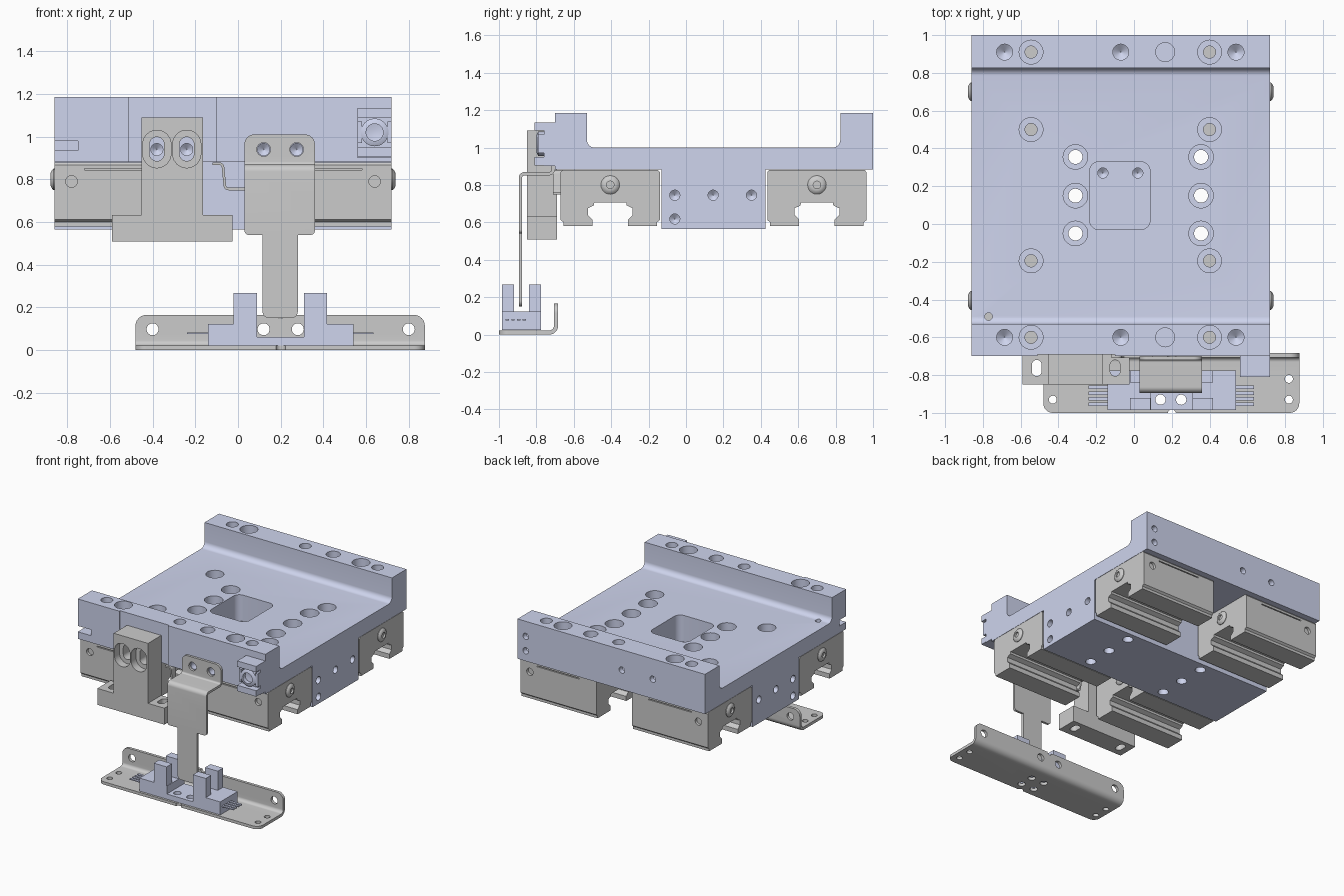
import bpy, bmesh, math
from mathutils import Vector

if "Cube" in bpy.data.objects:
    bpy.data.objects.remove(bpy.data.objects["Cube"])

blue = bpy.data.materials.new("anodised_blue")
blue.diffuse_color = (0.62, 0.66, 0.85, 1)
blue.use_nodes = True
blue.node_tree.nodes["Principled BSDF"].inputs["Base Color"].default_value = blue.diffuse_color


def to3(axis, u, v, w):
    """2D profile point (u, v) with depth w along the given axis."""
    return {'x': (w, u, v), 'y': (u, w, v), 'z': (u, v, w)}[axis]


def skin(bm, rings):
    rows = [[bm.verts.new(p) for p in r] for r in rings]
    n = len(rows[0])
    for a, b in zip(rows, rows[1:]):
        for i in range(n):
            bm.faces.new((a[i], a[(i + 1) % n], b[(i + 1) % n], b[i]))
    bm.faces.new(rows[0][::-1])
    bm.faces.new(rows[-1])


def prism(bm, pts, axis, a, b):
    skin(bm, [[to3(axis, p[0], p[1], w) for p in pts] for w in (a, b)])


def box(bm, x0, x1, y0, y1, z0, z1):
    prism(bm, [(x0, y0), (x1, y0), (x1, y1), (x0, y1)], 'z', z0, z1)


def lathe(bm, axis, u, v, steps, seg=32):
    """Stepped round: steps are (radius, absolute position on axis)."""
    skin(bm, [[to3(axis, u + r * math.cos(2 * math.pi * i / seg),
                   v + r * math.sin(2 * math.pi * i / seg), w) for i in range(seg)]
              for r, w in steps])


def fillet(pts, radii, closed=True, n=6):
    pts = [Vector(p) for p in pts]
    out = []
    for i, p in enumerate(pts):
        r = radii[i] if isinstance(radii, (list, tuple)) else radii
        if r == 0 or (not closed and i in (0, len(pts) - 1)):
            out.append(p)
            continue
        d1 = (pts[i - 1] - p).normalized()
        d2 = (pts[(i + 1) % len(pts)] - p).normalized()
        h = d1.angle(d2) / 2
        t = r / math.tan(h)
        c = p + (d1 + d2).normalized() * (r / math.sin(h))
        v1, v2 = p + d1 * t - c, p + d2 * t - c
        out += [c + v1.lerp(v2, k / n).normalized() * r for k in range(n + 1)]
    return out


def rrect(x0, x1, y0, y1, r):
    return fillet([(x0, y0), (x1, y0), (x1, y1), (x0, y1)], r)


def sheet(path, t):
    """Closed outline of a bent strip with thickness t around a path."""
    left, right = [], []
    for i, p in enumerate(path):
        d = (path[min(i + 1, len(path) - 1)] - path[max(i - 1, 0)]).normalized()
        n = Vector((-d.y, d.x)) * t / 2
        left.append(p + n)
        right.append(p - n)
    return left + right[::-1]


def finish(name, bm, mat=None):
    bmesh.ops.recalc_face_normals(bm, faces=bm.faces)
    me = bpy.data.meshes.new(name)
    bm.to_mesh(me)
    bm.free()
    ob = bpy.data.objects.new(name, me)
    bpy.context.collection.objects.link(ob)
    if mat:
        me.materials.append(mat)
    return ob


def activate(ob):
    bpy.ops.object.select_all(action='DESELECT')
    ob.select_set(True)
    bpy.context.view_layer.objects.active = ob


def boolean(ob, bm, op='DIFFERENCE'):
    cutter = finish("cutter", bm)
    cutter.hide_render = True
    m = ob.modifiers.new("cut", 'BOOLEAN')
    m.operation, m.solver, m.object = op, 'EXACT', cutter
    activate(ob)
    bpy.ops.object.modifier_apply(modifier=m.name)
    bpy.data.objects.remove(cutter)


def smooth(ob):
    activate(ob)
    bpy.ops.object.shade_smooth_by_angle(angle=math.radians(35))


X0, X1 = -0.86, 0.72
# Saddle plate with two raised walls and a central keel
bm = bmesh.new()
prof = [(-.70, .882), (-.13, .882), (-.13, .565), (.425, .565), (.425, .882), (1, .882),
        (1, 1.185), (.825, 1.185), (.825, 1.0), (-.53, 1.0), (-.53, 1.185), (-.70, 1.185)]
prism(bm, fillet(prof, [0] * 8 + [.04, .04, 0, 0]), 'x', X0, X1)
plate = finish("saddle_plate", bm, blue)
# pocket, front relief and corner notch
bm = bmesh.new()
prism(bm, rrect(-.235, .085, -.03, .33, .05), 'z', .80, 1.1)
box(bm, -.51, -.10, -.75, -.69, .8, 1.3)
box(bm, -.9, -.75, -.75, -.62, .935, .98)
boolean(plate, bm)
# vertical holes
bm = bmesh.new()
for x in (-.545, .40):
    for y, z in ((.91, 1.185), (.50, 1.0), (-.195, 1.0), (-.60, 1.185)):
        lathe(bm, 'z', x, y, [(.063, z + .02), (.063, z - .07), (.032, z - .07), (.032, .8)])
for x in (-.31, .355):
    for y in (.355, .15, -.05):
        lathe(bm, 'z', x, y, [(.065, 1.02), (.065, .91), (.037, .91), (.037, .5)])
for y in (.91, -.60):
    for x in (-.685, -.07, .54):
        lathe(bm, 'z', x, y, [(.042, 1.2), (.042, 1.06), (.002, 1.03)])
    lathe(bm, 'z', .165, y, [(.05, 1.2), (.05, 1.07)])
for x in (-.165, .02):
    lathe(bm, 'z', x, .27, [(.027, .85), (.027, .73), (.002, .71)])
lathe(bm, 'z', -.77, -.49, [(.02, 1.02), (.02, .85)])
boolean(plate, bm)
# horizontal threaded holes: keel ends, front face, back face
bm = bmesh.new()
for y, z in ((-.06, .745), (.145, .745), (.35, .745), (-.06, .618)):
    for e, s in ((X1, 1), (X0, -1)):
        lathe(bm, 'x', y, z, [(.027, e + s * .02), (.027, e - s * .1), (.002, e - s * .12)])
for x in (-.38, -.24, .12, .275):
    lathe(bm, 'y', x, .94, [(.028, -.72), (.028, -.63), (.002, -.61)])
for x, z in ((.65, 1.07), (.65, .96), (-.16, 1.03), (-.42, 1.03)):
    lathe(bm, 'y', x, z, [(.024, 1.02), (.024, .96), (.002, .95)])
boolean(plate, bm)
smooth(plate)

# Four linear guide carriages with end screws
half = [(.095, .58), (.25, .58), (.25, .60), (.265, .612), (.265, .868), (.255, .88)]
slot = [(.085, .705), (.088, .69), (.12, .675), (.12, .64), (.095, .615)]
right = slot + half
for yc, out, row in ((-.405, -1, "front"), (.70, 1, "back")):
    for a, b, side in ((X0, -.22, "left"), (.08, X1, "right")):
        bm = bmesh.new()
        pts = [(yc + u, v) for u, v in right] + [(yc - u, v) for u, v in right[::-1]]
        prism(bm, pts, 'x', a, b)
        ob = finish(f"carriage_{row}_{side}", bm)
        yo = yc + out * .265
        hx = a + .08 if side == "left" else b - .08
        bm = bmesh.new()
        lathe(bm, 'y', hx, .79, [(.027, yo + out * .02), (.027, yo - out * .02)])
        box(bm, a + .14, b - .14, min(yo, yo - out * .006) - .003,
            max(yo, yo - out * .006) + .003, .845, .852)
        boolean(ob, bm)
        smooth(ob)
        bm = bmesh.new()
        for e, s in ((a, -1), (b, 1)):
            lathe(bm, 'x', yc, .80, [(.05, e - s * .01), (.05, e + s * .004), (.042, e + s * .012),
                                     (.03, e + s * .018), (.02, e + s * .018), (.02, e + s * .005)], 24)
        smooth(finish(f"carriage_screws_{row}_{side}", bm))

# Front T-shaped mounting block
bm = bmesh.new()
prism(bm, [(-.59, .508), (-.025, .508), (-.025, .633), (-.163, .633), (-.163, 1.09),
           (-.452, 1.09), (-.452, .633), (-.59, .633)], 'y', -.85, -.69)
block = finish("mounting_block", bm)
for w, h, y in ((.066, .088, -.79), (.034, .056, -.6)):
    bm = bmesh.new()
    for x in (-.38, -.24):
        prism(bm, rrect(x - w, x + w, .942 - h, .942 + h, w - .001), 'y', -.9, y)
    if y == -.6:
        for x in (-.515, -.10):
            prism(bm, rrect(x - .026, x + .026, -.805, -.72, .025), 'z', .4, .75)
    boolean(block, bm)
smooth(block)

# Bent sensor flag: joggled upper strip plus narrow finger
bm = bmesh.new()
path = fillet([(-.71, 1.01), (-.71, .86), (-.885, .86), (-.885, .54)], .022, False)
prism(bm, sheet(path, .018), 'x', .03, .36)
flag = finish("sensor_flag", bm)
bm = bmesh.new()
prism(bm, fillet([(.03, .54), (.115, .54), (.115, .15), (.28, .15), (.28, .54), (.36, .54),
                  (.36, 1.01), (.03, 1.01)], [.02, 0, .03, .03, 0, .02, .045, .045]), 'y', -1.1, -.5)
finger = bmesh.new()
prism(finger, [(.115, .5401), (.115, .15), (.28, .15), (.28, .5401)], 'y', -.894, -.876)
boolean(flag, finger, 'UNION')
boolean(flag, bm, 'INTERSECT')
bm = bmesh.new()
for x in (.12, .275):
    lathe(bm, 'y', x, .94, [(.032, -.75), (.032, -.65)])
boolean(flag, bm)
smooth(flag)

# Small joggled clip under the plate
bm = bmesh.new()
path = fillet([(-.12, .874), (-.072, .874), (-.06, .755), (.10, .755)], .018, False)
prism(bm, sheet(path, .012), 'y', -.71, -.66)
smooth(finish("joggled_clip", bm))

# Lubrication end stop on the plate's front corner
bm = bmesh.new()
box(bm, .56, .72, -.76, -.69, .90, 1.135)
box(bm, .56, .72, -.81, -.75, 1.09, 1.135)
box(bm, .56, .72, -.81, -.75, .905, .95)
for x in (.56, .70):
    box(bm, x, x + .02, -.79, -.75, .97, 1.07)
lathe(bm, 'y', .64, 1.02, [(.065, -.755), (.065, -.79), (.045, -.80), (.04, -.80),
                           (.04, -.77), (.015, -.765)])
smooth(finish("end_stop", bm, blue))

# Angled base bracket
bm = bmesh.new()
path = fillet([(-1, .011), (-.695, .011), (-.695, .165)], .035, False)
prism(bm, sheet(path, .022), 'x', -.48, .875)
bracket = finish("base_bracket", bm)
for axis, v0, v1 in (('z', -1, -.4), ('y', -.3, .165)):
    bm = bmesh.new()
    prism(bm, rrect(-.48, .875, v0, v1, .05), axis, -1.2, 1)
    boolean(bracket, bm, 'INTERSECT')
bm = bmesh.new()
for x in (-.40, .12, .28, .80):
    lathe(bm, 'y', x, .098, [(.028, -.75), (.028, -.6)])
for x, r in ((-.43, .021), (.82, .021), (.14, .027), (.25, .027)):
    for y in (-.93, -.82):
        lathe(bm, 'z', x, y, [(r, .05), (r, -.05)])
lathe(bm, 'z', .2, -1.005, [(.022, .05), (.022, -.05)])
lathe(bm, 'y', .2, .17, [(.022, -.75), (.022, -.6)])
boolean(bracket, bm)
smooth(bracket)

# Fork sensor with two pairs of posts
bm = bmesh.new()
prism(bm, [(-.14, .023), (.54, .023), (.54, .122), (.31, .122), (.31, .062),
           (.09, .062), (.09, .122), (-.14, .122)], 'y', -.985, -.775)
sensor = finish("fork_sensor", bm, blue)
bm = bmesh.new()
for x in (-.02, .31):
    for y in (-.985, -.84):
        box(bm, x, x + .108, y, y + .065, .06, .268)
boolean(sensor, bm, 'UNION')
bm = bmesh.new()
for x in (.14, .25):
    lathe(bm, 'z', x, -.93, [(.027, .2), (.027, -.1)])
boolean(sensor, bm)
smooth(sensor)

# Sensor contact pins
bm = bmesh.new()
for y in (-.865, -.895, -.925, -.955):
    for x in (-.24, .53):
        box(bm, x, x + .105, y - .009, y + .009, .075, .083)
finish("sensor_pins", bm, blue)
